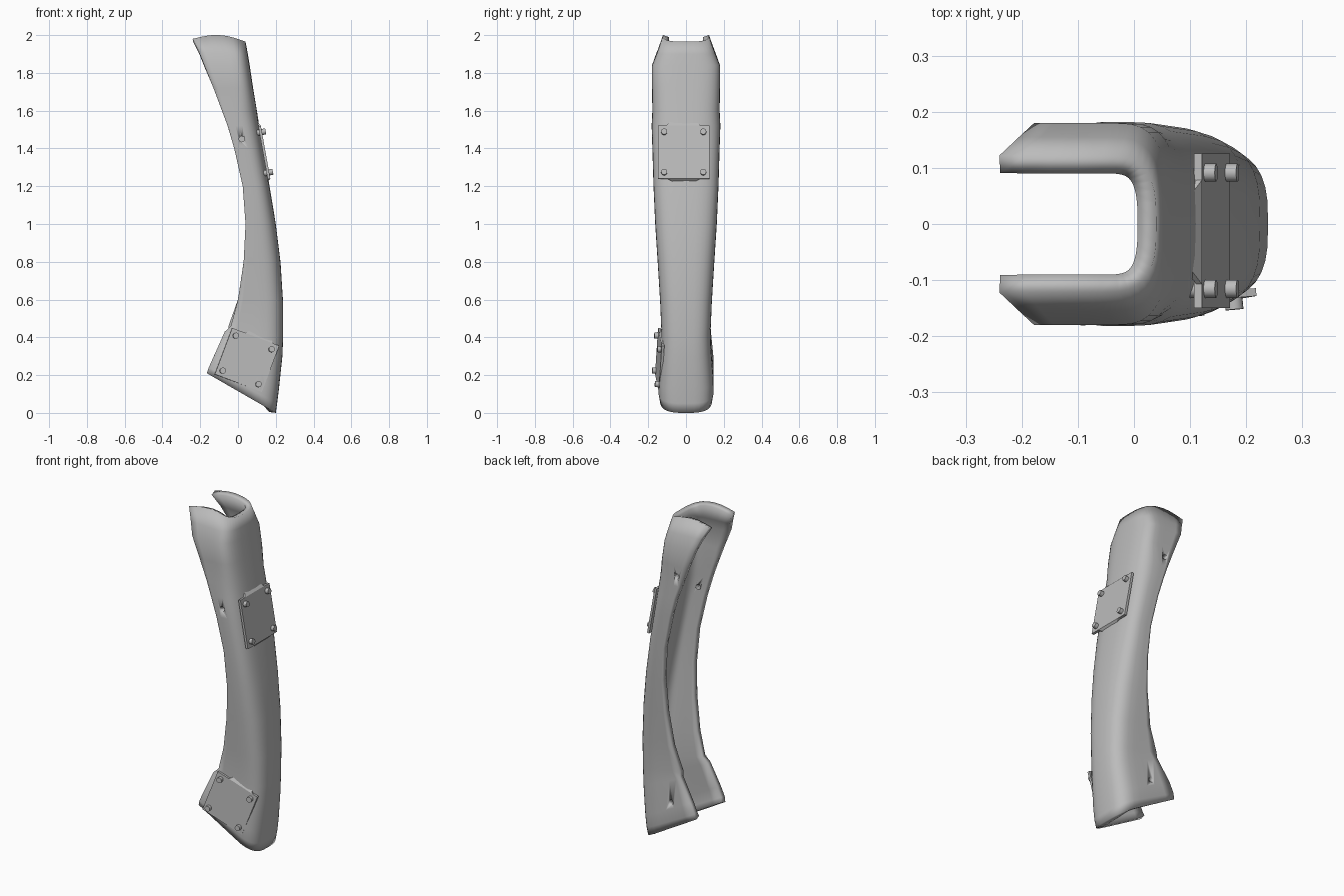
import bpy, bmesh
from math import sin, cos, pi
from mathutils import Vector, Matrix

cube = bpy.data.objects.get("Cube")
if cube:
    bpy.data.objects.remove(cube)

metal = bpy.data.materials.new("plain_grey")
metal.use_nodes = True
GREY = (0.5, 0.5, 0.5, 1)
metal.diffuse_color = GREY
metal.node_tree.nodes["Principled BSDF"].inputs["Base Color"].default_value = GREY


def finish(name, bm, smooth=None):
    mesh = bpy.data.meshes.new(name)
    bm.to_mesh(mesh)
    bm.free()
    mesh.materials.append(metal)
    ob = bpy.data.objects.new(name, mesh)
    bpy.context.collection.objects.link(ob)
    if smooth:
        bpy.ops.object.select_all(action="DESELECT")
        ob.select_set(True)
        bpy.context.view_layer.objects.active = ob
        bpy.ops.object.shade_smooth_by_angle(angle=smooth)
    return ob


def rod(name, start, end, radius):
    """Cylinder between two points."""
    start, end = Vector(start), Vector(end)
    axis = end - start
    turn = axis.to_track_quat("Z", "Y").to_matrix().to_4x4()
    bm = bmesh.new()
    bmesh.ops.create_cone(bm, cap_ends=True, segments=16, radius1=radius, radius2=radius,
                          depth=axis.length, matrix=Matrix.Translation((start + end) / 2) @ turn)
    return finish(name, bm, 0.7)


# Curved channel: edge height, edge x, spine height, spine x, half width
STATIONS = [
    (0.21, -0.165, 0.0, 0.20, 0.138),
    (0.24, -0.155, 0.05, 0.207, 0.146),
    (0.30, -0.128, 0.12, 0.216, 0.145),
    (0.43, -0.07, 0.3, 0.235, 0.132),
    (0.46, -0.038, 0.4, 0.239, 0.13),
    (0.6, 0.0, 0.58, 0.239, 0.137),
    (0.8, 0.03, 0.8, 0.225, 0.15),
    (1.0, 0.04, 1.0, 0.20, 0.163),
    (1.2, 0.025, 1.2, 0.167, 0.172),
    (1.4, -0.02, 1.4, 0.132, 0.178),
    (1.52, -0.055, 1.52, 0.112, 0.182),
    (1.6, -0.085, 1.6, 0.10, 0.178),
    (1.72, -0.13, 1.72, 0.08, 0.18),
    (1.84, -0.178, 1.84, 0.062, 0.18),
    (1.91, -0.205, 1.9, 0.052, 0.155),
    (1.98, -0.24, 1.965, 0.04, 0.122),
]
ARC = 9


def section(index):
    ze, xe, zs, xs, w = STATIONS[index]
    r = min(0.13, 0.75 * (xs - xe)) * (0.75 if index > 11 else 1)
    power = 2 / 3
    half = [(xe + (xs - r - xe) * k / 4, w) for k in range(4)]
    for k in range(ARC + 1):
        a = pi / 2 * k / ARC
        half.append((xs - r + r * sin(a) ** power, w * max(cos(a), 0) ** power if k < ARC else 0))
    loop = half + [(x, -y) for x, y in reversed(half[:-1])]
    points = []
    for x, y in loop:
        t = (x - xe) / (xs - xe)
        crest = 0.028 * sin(pi * t) if index == len(STATIONS) - 1 else 0
        points.append((x, y, ze + (zs - ze) * t + crest))
    return points


bm = bmesh.new()
rows = [[bm.verts.new(p) for p in section(i)] for i in range(len(STATIONS))]
for low, high in zip(rows, rows[1:]):
    for i in range(len(low) - 1):
        bm.faces.new((low[i], high[i], high[i + 1], low[i + 1]))
# The wing on the back side flows into the edge without a step
rows[3][0].co.x += 0.02
rows[4][0].co.x -= 0.012
channel = finish("channel_shell", bm, 0.6)
solid = channel.modifiers.new("wall", "SOLIDIFY")
solid.thickness = 0.034
solid.offset = -1

# Small drilled holes through the side walls
for name, x, z, side in (("front_hole", 0.02, 1.45, -1), ("back_upper_hole", -0.065, 1.66, 1),
                         ("back_lower_hole", 0.0, 0.27, 1)):
    cutter = rod(name + "_cutter", (x, side * 0.08, z), (x, side * 0.25, z), 0.015)
    cutter.hide_render = True
    cutter.hide_set(True)
    cutter.display_type = "WIRE"
    cut = channel.modifiers.new(name, "BOOLEAN")
    cut.operation = "DIFFERENCE"
    cut.solver = "EXACT"
    cut.object = cutter


def cover(name, centre, u, v, width, height, tabs, screw_inset):
    """Flat cover plate with bent tabs and four screws; u x v points outwards."""
    centre, u, v = Vector(centre), Vector(u).normalized(), Vector(v).normalized()
    n = u.cross(v).normalized()
    v = n.cross(u)
    a, b = width / 2, height / 2

    def place(p, q, lift=0):
        return centre + u * p + v * q + n * lift

    def slab(part, corners, thick):
        bm = bmesh.new()
        top = [bm.verts.new(place(*c)) for c in corners]
        base = [bm.verts.new(vert.co - n * thick) for vert in top]
        bm.faces.new(top)
        bm.faces.new(base[::-1])
        for i in range(len(top)):
            j = (i + 1) % len(top)
            bm.faces.new((top[j], top[i], base[i], base[j]))
        bmesh.ops.recalc_face_normals(bm, faces=bm.faces)
        finish(part, bm)

    slab(name, [(-a, -b), (a, -b), (a, b), (-a, b)], 0.014)
    for i, (side, left, right, reach) in enumerate(tabs):
        q = side * b
        slab(f"{name}_tab_{i + 1}", [(left, q), (right, q), (right - 0.025, q + side * reach, -0.015),
                                     (left + 0.025, q + side * reach, -0.015)], 0.01)
    for i, (sx, sy) in enumerate(((-1, -1), (1, -1), (1, 1), (-1, 1))):
        p, q = sx * (a - screw_inset), sy * (b - screw_inset)
        rod(f"{name}_screw_{i + 1}", place(p, q, -0.03), place(p, q, 0.02), 0.016)


cover("spine_cover", (0.146, -0.012, 1.38), (0, 1, 0), (-0.05, 0, 0.28), 0.275, 0.285,
      [(1, -0.095, 0.09, 0.025), (-1, -0.085, 0.085, 0.012)], 0.034)
cover("side_cover", (0.048, -0.146, 0.28), (0.25, 0.02, -0.095), (0.085, 0.015, 0.245), 0.267, 0.262,
      [(1, -0.06, 0.1, 0.025)], 0.032)
